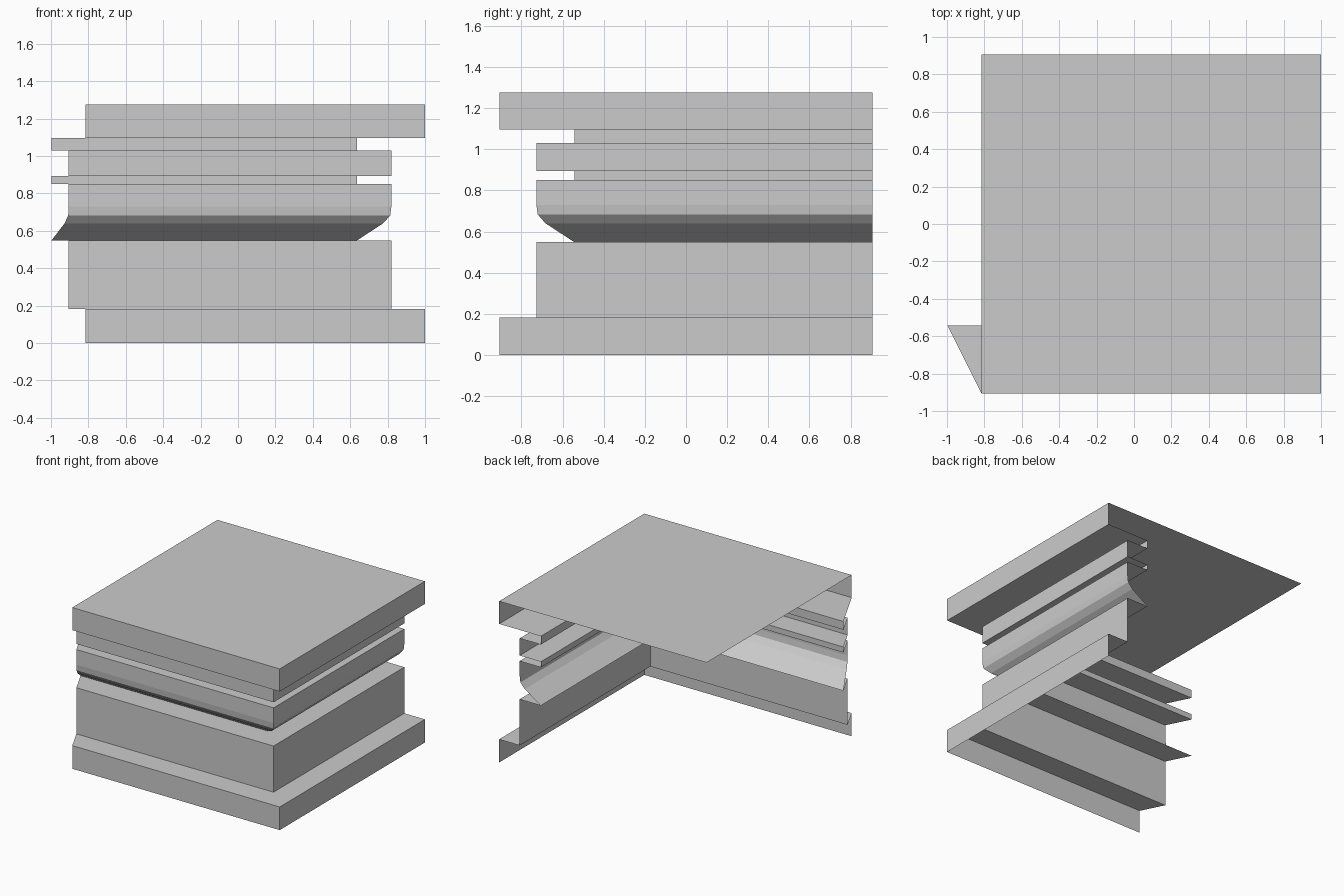
import bpy
import bmesh

if "Cube" in bpy.data.objects:
    bpy.data.objects.remove(bpy.data.objects["Cube"], do_unlink=True)

grey = bpy.data.materials.new("plain grey")
grey.use_nodes = True
grey.diffuse_color = (0.6, 0.6, 0.6, 1)
grey.node_tree.nodes["Principled BSDF"].inputs["Base Color"].default_value = (0.6, 0.6, 0.6, 1)

EDGE = 0.907    # half depth
LEFT = -0.815   # left end of the outermost face
STEP = 0.18     # depth of one recess
DEEP = 0.365    # depth of the deepest recess


def make_object(name, bm):
    mesh = bpy.data.meshes.new(name)
    bm.to_mesh(mesh)
    bm.free()
    mesh.materials.append(grey)
    obj = bpy.data.objects.new(name, mesh)
    bpy.context.collection.objects.link(obj)


def sweep(name, profile):
    """Open sheet along the front and left sides, from (recess, height) points."""
    bm = bmesh.new()
    rows = []
    for d, z in profile:
        path = [(LEFT - d / 2, -EDGE + d), (1 - d, -EDGE + d), (1 - d, EDGE)]
        rows.append([bm.verts.new((x, y, z)) for x, y in path])
    for low, high in zip(rows, rows[1:]):
        for i in range(2):
            bm.faces.new((low[i], low[i + 1], high[i + 1], high[i]))
    make_object(name, bm)


# Stacked mouldings, bottom to top
sweep("base_plinth", [(0, 0), (0, 0.183), (STEP, 0.183)])
sweep("lower_block", [(STEP, 0.183), (STEP, 0.548), (DEEP, 0.548)])
sweep("rounded_moulding", [(DEEP, 0.548), (0.224, 0.64), (0.186, 0.683),
                           (STEP, 0.73), (STEP, 0.85), (DEEP, 0.85)])
sweep("lower_groove", [(DEEP, 0.85), (DEEP, 0.894), (STEP, 0.894)])
sweep("middle_band", [(STEP, 0.894), (STEP, 1.03), (DEEP, 1.03)])
sweep("upper_groove", [(DEEP, 1.03), (DEEP, 1.096), (0, 1.096)])
sweep("cap_edge", [(0, 1.096), (0, 1.275)])

# Flat top
bm = bmesh.new()
corners = [(LEFT, -EDGE), (1, -EDGE), (1, EDGE), (LEFT, EDGE)]
bm.faces.new([bm.verts.new((x, y, 1.275)) for x, y in corners])
make_object("cap_top", bm)
